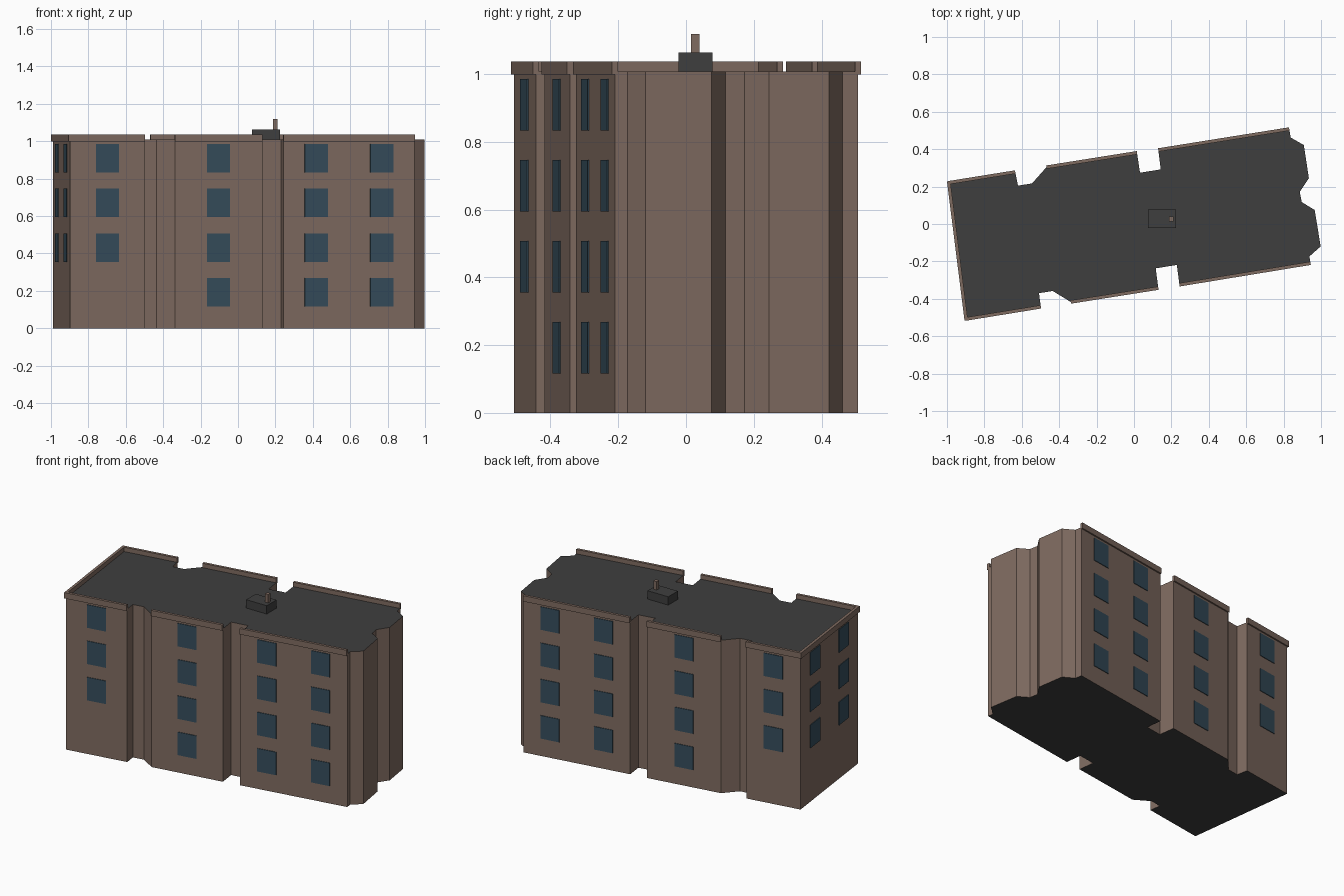
import bpy, bmesh, math
from mathutils import Vector, Matrix

if "Cube" in bpy.data.objects:
    bpy.data.objects.remove(bpy.data.objects["Cube"])


def material(name, rgb):
    m = bpy.data.materials.new(name)
    m.diffuse_color = (*rgb, 1)
    m.use_nodes = True
    m.node_tree.nodes["Principled BSDF"].inputs["Base Color"].default_value = m.diffuse_color
    return m


BRICK = material("brown_brick", (0.213, 0.147, 0.118))
ROOF = material("dark_roof", (0.049, 0.049, 0.049))
GLASS = material("blue_glass", (0.036, 0.074, 0.105))
WALL_TOP = 1.008


def finish(name, bm, mats):
    bmesh.ops.recalc_face_normals(bm, faces=bm.faces[:])
    me = bpy.data.meshes.new(name)
    bm.to_mesh(me)
    bm.free()
    for m in mats:
        me.materials.append(m)
    ob = bpy.data.objects.new(name, me)
    bpy.context.collection.objects.link(ob)
    return ob


def add_box(bm, center, size, angle=0):
    mat = (Matrix.Translation(center) @ Matrix.Rotation(angle, 4, 'Z')
           @ Matrix.Diagonal((*size, 1)))
    bmesh.ops.create_cube(bm, size=1, matrix=mat)


# Footprint outline, counter-clockwise from the front left corner
OUTLINE = [
    (-0.898, -0.508), (-0.498, -0.443), (-0.508, -0.37), (-0.435, -0.358),
    (-0.338, -0.417), (0.13, -0.343), (0.116, -0.237), (0.229, -0.219),
    (0.243, -0.325), (0.944, -0.21), (0.938, -0.173), (0.998, -0.12),
    (0.966, 0.075), (0.897, 0.117), (0.886, 0.172), (0.935, 0.245),
    (0.908, 0.422), (0.838, 0.462), (0.83, 0.508),
    (0.13, 0.396), (0.143, 0.292), (0.032, 0.274), (0.016, 0.381),
    (-0.468, 0.304), (-0.545, 0.217), (-0.62, 0.205), (-0.635, 0.278),
    (-0.99, 0.221)]

# Main block: extruded footprint, dark roof and underside
bm = bmesh.new()
base = bm.faces.new([bm.verts.new((x, y, 0)) for x, y in OUTLINE])
top = bmesh.ops.extrude_face_region(bm, geom=[base], use_keep_orig=True)
bmesh.ops.translate(bm, vec=(0, 0, WALL_TOP),
                    verts=[v for v in top["geom"] if isinstance(v, bmesh.types.BMVert)])
bm.normal_update()
for f in bm.faces:
    f.material_index = 1 if abs(f.normal.z) > 0.5 else 0
finish("building_walls", bm, [BRICK, ROOF])

# Long facades: start corner index -> (window columns, window rows)
FACADES = {0: (1, 3), 4: (1, 4), 8: (2, 4), 18: (2, 4), 22: (1, 4),
           26: (1, 3), 27: (2, 3)}
parapet, windows = bmesh.new(), bmesh.new()
for i, (cols, rows) in FACADES.items():
    a = Vector(OUTLINE[i])
    b = Vector(OUTLINE[(i + 1) % len(OUTLINE)])
    d = b - a
    ang = math.atan2(d.y, d.x)
    out = Vector((d.y, -d.x)).normalized()
    # Parapet strip straddling the wall line
    mid = (a + b) / 2
    extra = 0.016 if i == 27 else 0
    add_box(parapet, (mid.x, mid.y, 1.018), (d.length + extra, 0.018, 0.038), ang)
    # Window plates, rows counted down from the top floor
    for c in range(cols):
        p = a + d * ((c + 0.5) / cols) + out * 0.001
        for r in range(rows):
            add_box(windows, (p.x, p.y, 0.909 - 0.239 * r), (0.125, 0.006, 0.152), ang)
finish("parapets", parapet, [BRICK])
finish("windows", windows, [GLASS])

# Rooftop housing and its chimney
bm = bmesh.new()
add_box(bm, (0.15, 0.028, 1.034), (0.15, 0.1, 0.058))
finish("roof_housing", bm, [ROOF])
bm = bmesh.new()
add_box(bm, (0.198, 0.027, 1.085), (0.024, 0.025, 0.066))
finish("chimney", bm, [BRICK])
